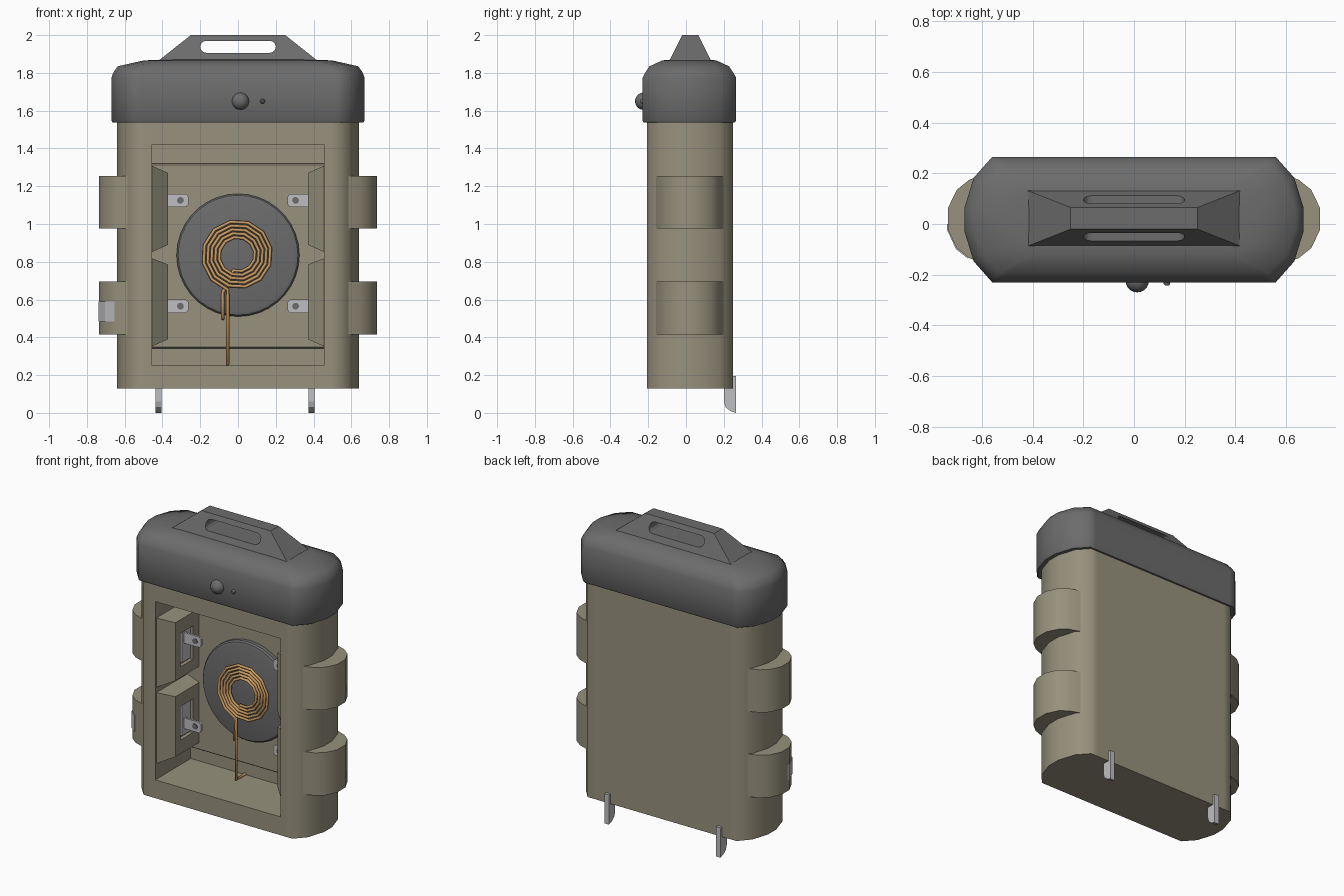
import bpy, bmesh, math

if "Cube" in bpy.data.objects:
    bpy.data.objects.remove(bpy.data.objects["Cube"])


def material(name, r, g, b):
    m = bpy.data.materials.new(name)
    m.diffuse_color = (r, g, b, 1)
    m.use_nodes = True
    m.node_tree.nodes["Principled BSDF"].inputs["Base Color"].default_value = m.diffuse_color
    return m


TAN = material("drab_tan", 0.31, 0.285, 0.205)
GRAY = material("dark_gray", 0.15, 0.15, 0.15)
STEEL = material("light_steel", 0.52, 0.52, 0.54)
COPPER = material("copper", 0.60, 0.34, 0.13)
CY = 0.02  # depth centre of the body


def smooth(ob, deg):
    bpy.ops.object.select_all(action='DESELECT')
    ob.select_set(True)
    bpy.context.view_layer.objects.active = ob
    bpy.ops.object.shade_smooth_by_angle(angle=math.radians(deg))


def loft(name, rings, mat, deg=None):
    """Skin a stack of equal-length rings and cap both ends."""
    bm = bmesh.new()
    vs = [[bm.verts.new(p) for p in r] for r in rings]
    n = len(rings[0])
    for a, b in zip(vs, vs[1:]):
        for i in range(n):
            j = (i + 1) % n
            bm.faces.new((a[i], a[j], b[j], b[i]))
    bm.faces.new(vs[0])
    bm.faces.new(vs[-1])
    bmesh.ops.recalc_face_normals(bm, faces=bm.faces)
    me = bpy.data.meshes.new(name)
    bm.to_mesh(me)
    bm.free()
    me.materials.append(mat)
    ob = bpy.data.objects.new(name, me)
    bpy.context.collection.objects.link(ob)
    if deg:
        smooth(ob, deg)
    return ob


def prism(name, pts, axis, a, b, mat, deg=None):
    place = {'x': lambda p, d: (d, p[0], p[1]),
             'y': lambda p, d: (p[0], d, p[1]),
             'z': lambda p, d: (p[0], p[1], d)}[axis]
    return loft(name, [[place(p, d) for p in pts] for d in (a, b)], mat, deg)


def rect(x0, x1, y0, y1):
    return [(x0, y0), (x1, y0), (x1, y1), (x0, y1)]


def box(name, x0, x1, y0, y1, z0, z1, mat):
    return prism(name, rect(x0, x1, y0, y1), 'z', z0, z1, mat)


def circle(cx, cz, r, y, n):
    return [(cx + r * math.cos(2 * math.pi * i / n), y,
             cz + r * math.sin(2 * math.pi * i / n)) for i in range(n)]


def cut(ob, cutter):
    m = ob.modifiers.new("cut", 'BOOLEAN')
    m.operation, m.solver, m.object = 'DIFFERENCE', 'EXACT', cutter
    bpy.context.view_layer.objects.active = ob
    bpy.ops.object.modifier_apply(modifier=m.name)
    bpy.data.objects.remove(cutter)


def plan(quarter):
    """Mirror a quarter outline into a full one."""
    q, rv = quarter, quarter[::-1]
    pts = q + [(x, -y) for x, y in rv] + [(-x, -y) for x, y in q] + [(-x, y) for x, y in rv]
    return pts


# Body shell with front opening
body_plan = [(x, y + CY) for x, y in
             plan([(0.49, 0.2275), (0.54, 0.2275), (0.605, 0.155), (0.64, 0.042)])]
body = prism("body_shell", body_plan, 'z', 0.13, 1.56, TAN)
cut(body, box("cavity_cutter", -0.455, 0.455, -0.4, 0.16, 0.25, 1.42, TAN))
smooth(body, 50)

# Back plate inside the opening, with chamfered edge
loft("inner_back_plate",
     [[(x, y, z) for x, z in rect(-0.457, 0.457, 0.34 + c, 1.32 - c)]
      for y, c in ((0.17, 0), (0.135, 0), (0.125, 0.008))], TAN)

# Tapered side blocks with recessed windows, clip plates and tabs
for s, side in ((-1, "left"), (1, "right")):
    for level, z0, z1, i0, i1, w0, w1, t0 in (
            ("upper", 0.85, 1.31, 0.89, 1.27, 0.96, 1.18, 1.09),
            ("lower", 0.35, 0.82, 0.39, 0.785, 0.48, 0.70, 0.53)):
        tag = f"{side}_{level}"
        outer = [(s * 0.46, y, z) for y, z in rect(-0.2, 0.15, z0, z1)]
        inner = [(s * 0.37, y, z) for y, z in rect(-0.12, 0.15, i0, i1)]
        block = loft(tag + "_block", [outer, inner], TAN)
        xs = sorted((s * 0.36, s * 0.395))
        cut(block, box("window_cutter", *xs, -0.07, 0.06, w0, w1, TAN))
        xs = sorted((s * 0.385, s * 0.398))
        box(tag + "_clip_plate", *xs, -0.03, 0.058, w0 + 0.01, w1 - 0.01, STEEL)
        tab = [(0.39, t0), (0.275, t0), (0.262, t0 + 0.015),
               (0.262, t0 + 0.055), (0.275, t0 + 0.07), (0.39, t0 + 0.07)]
        prism(tag + "_clip_tab", [(s * x, z) for x, z in tab], 'y', -0.01, 0.004, STEEL)
        loft(tag + "_tab_hole", [circle(s * 0.305, t0 + 0.035, 0.018, y, 12)
                                 for y in (-0.014, 0.006)], GRAY)

    # Side lugs
    arc = [(0.58, 0.18), (0.65, 0.155), (0.70, 0.115), (0.735, 0.042)]
    lug = [(s * x, y + CY) for x, y in arc + [(x, -y) for x, y in arc[::-1]]]
    for level, z0, z1 in (("upper", 0.975, 1.255), ("lower", 0.415, 0.695)):
        prism(f"{side}_{level}_lug", lug, 'z', z0, z1, TAN, 45)

# Pale patch wrapped on the front of the lower left lug
prism("lug_patch", [(-0.738, 0.0), (-0.738, -0.023), (-0.703, -0.099), (-0.655, -0.137),
                    (-0.65, -0.12), (-0.69, 0.0)], 'z', 0.485, 0.59, STEEL)

# Lid
lid_plan = plan([(0.52, 0.2475), (0.56, 0.2475), (0.633, 0.165), (0.67, 0.045)])
loft("lid", [[(x * sx, y * sy + 0.0175, z) for x, y in lid_plan] for sx, sy, z in (
    (0.99, 0.975, 1.537), (1, 1, 1.547), (1, 1, 1.775), (0.985, 0.94, 1.802), (0.95, 0.85, 1.835),
    (0.745, 0.58, 1.866), (0.6, 0.4, 1.87))], GRAY, 50)

# Carry handle with rounded through slot
handle = loft("carry_handle",
              [[(x, y, 1.84) for x, y in rect(-0.452, 0.452, -0.10, 0.145)],
               [(x, y, 2.0) for x, y in rect(-0.25, 0.25, -0.02, 0.065)]], GRAY)
slot = []
for cx, start in ((0.168, -90), (-0.168, 90)):
    for k in range(7):
        a = math.radians(start + 30 * k)
        slot.append((cx + 0.032 * math.cos(a), 1.938 + 0.032 * math.sin(a)))
cut(handle, prism("slot_cutter", slot, 'y', -0.3, 0.3, GRAY))

# Knob and small screw on the lid front
bpy.ops.mesh.primitive_uv_sphere_add(segments=20, ring_count=12, radius=0.046,
                                     location=(0.013, -0.224, 1.65))
knob = bpy.context.object
knob.name = "knob"
knob.data.materials.append(GRAY)
smooth(knob, 40)
loft("lid_screw", [circle(0.13, 1.65, r, y, 12) for r, y in
                   ((0.013, -0.22), (0.013, -0.236), (0.007, -0.243))], GRAY, 40)

# Round heater disc
loft("disc", [circle(0, 0.835, r, y, 36) for r, y in
              ((0.325, 0.13), (0.325, 0.10), (0.317, 0.09), (0.30, 0.085))], GRAY, 30)

# Copper coil with two leads
path = [(-0.08, 0.10, 0.50), (-0.08, 0.077, 0.505), (-0.08, 0.077, 0.64), (-0.045, 0.077, 0.70)]
turns, seg = 5, 12
end = math.radians(253)
for i in range(turns * seg + 1):
    t = i / (turns * seg)
    a = end - 2 * math.pi * turns * (1 - t)
    r = 0.085 + 0.105 * t
    path.append((r * math.cos(a), 0.06, 0.835 + r * math.sin(a)))
path += [(-0.055, 0.06, 0.625), (-0.055, 0.06, 0.258), (-0.055, 0.155, 0.258)]
cu = bpy.data.curves.new("coil", 'CURVE')
cu.dimensions = '3D'
cu.bevel_depth = 0.009
cu.bevel_resolution = 1
cu.use_fill_caps = True
sp = cu.splines.new('POLY')
sp.points.add(len(path) - 1)
for p, co in zip(sp.points, path):
    p.co = (*co, 1)
cu.materials.append(COPPER)
coil = bpy.data.objects.new("copper_coil", cu)
bpy.context.collection.objects.link(coil)
bpy.ops.object.select_all(action='DESELECT')
coil.select_set(True)
bpy.context.view_layer.objects.active = coil
bpy.ops.object.convert(target='MESH')

# Rear feet
foot = [(0.265, 0.195), (0.265, 0.0), (0.235, 0.01), (0.21, 0.03), (0.2, 0.06),
        (0.2, 0.14), (0.24, 0.14), (0.24, 0.195)]
for x, side in ((-0.42, "left"), (0.39, "right")):
    prism(side + "_foot", foot, 'x', x - 0.016, x + 0.016, STEEL)
